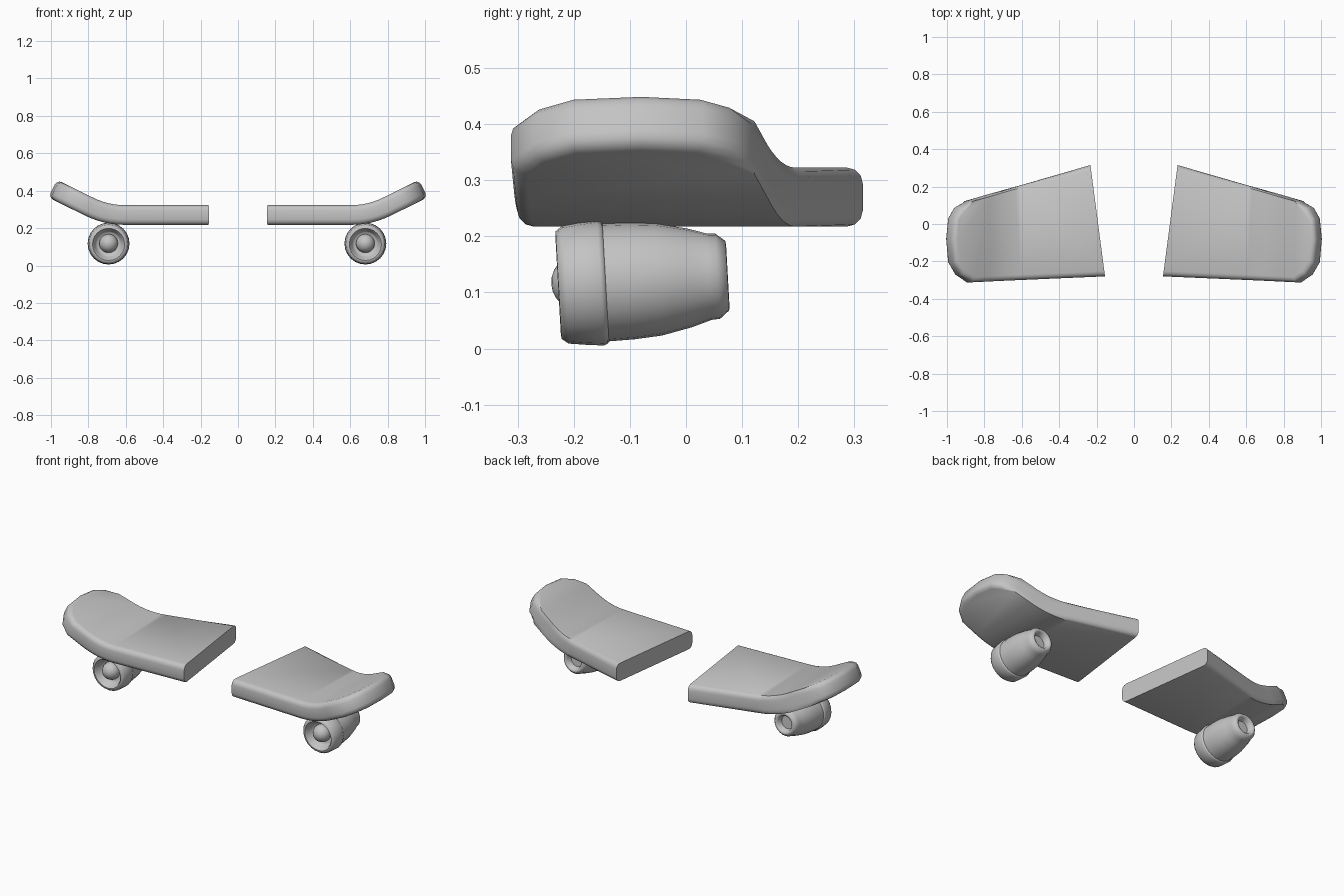
import bpy
import bmesh
from math import sin, cos, pi, radians
from mathutils import Matrix, Vector

cube = bpy.data.objects.get("Cube")
if cube:
    bpy.data.objects.remove(cube, do_unlink=True)

grey = bpy.data.materials.new("plain grey")
grey.use_nodes = True
grey.diffuse_color = (0.55, 0.55, 0.55, 1)
grey.node_tree.nodes["Principled BSDF"].inputs["Base Color"].default_value = grey.diffuse_color


def finish(bm, name, angle):
    bmesh.ops.recalc_face_normals(bm, faces=bm.faces)
    mesh = bpy.data.meshes.new(name)
    bm.to_mesh(mesh)
    bm.free()
    mesh.materials.append(grey)
    obj = bpy.data.objects.new(name, mesh)
    bpy.context.collection.objects.link(obj)
    bpy.ops.object.select_all(action="DESELECT")
    obj.select_set(True)
    bpy.context.view_layer.objects.active = obj
    bpy.ops.object.shade_smooth_by_angle(angle=radians(angle))
    return obj


# Deck: plan outline from the broken edge round the tip
MID, THICK = 0.27, 0.105
BEND_START, BEND_RADIUS, BEND_ANGLE = 0.605, 0.43, 0.46
OUTLINE = [(0.155, -0.28), (0.9, -0.312), (0.965, -0.272), (1.008, -0.205), (1.02, -0.08),
           (1.008, 0.03), (0.972, 0.088), (0.9, 0.122), (0.233, 0.315)]


def bend(co):
    """Curl the tip upward along a circular arc."""
    run = co.x - BEND_START
    if run <= 0:
        return
    h = co.z - MID
    a = min(run / BEND_RADIUS, BEND_ANGLE)
    extra = run - a * BEND_RADIUS
    co.x = BEND_START + (BEND_RADIUS - h) * sin(a) + extra * cos(a)
    co.z = MID + BEND_RADIUS - (BEND_RADIUS - h) * cos(a) + extra * sin(a)


def deck_half(name, side):
    bm = bmesh.new()
    low = [bm.verts.new((x, y, MID - THICK / 2)) for x, y in OUTLINE]
    high = [bm.verts.new((x, y, MID + THICK / 2)) for x, y in OUTLINE]
    bm.faces.new(low[::-1])
    bm.faces.new(high)
    n = len(OUTLINE)
    for i in range(n):
        j = (i + 1) % n
        bm.faces.new((low[i], low[j], high[j], high[i]))
    # Round the rim, leaving the broken edge sharp
    rim = [bm.edges.get((row[i], row[i + 1])) for row in (low, high) for i in range(n - 1)]
    bmesh.ops.bevel(bm, geom=rim, offset=0.028, segments=3, profile=0.5,
                    affect="EDGES", clamp_overlap=True)
    # Cut across the bend, then curl
    cuts = 6
    for i in range(cuts + 1):
        x = BEND_START + BEND_RADIUS * BEND_ANGLE * i / cuts
        bmesh.ops.bisect_plane(bm, geom=bm.verts[:] + bm.edges[:] + bm.faces[:],
                               plane_co=(x, 0, 0), plane_no=(1, 0, 0))
    for v in bm.verts:
        bend(v.co)
        v.co.x *= side
    return finish(bm, name, 40)


# Wheel: distance from the front face, radius
WHEEL = [(0.045, 0), (0.045, 0.06), (0.035, 0.07), (0.008, 0.079), (0, 0.086), (0.001, 0.096),
         (0.013, 0.105), (0.045, 0.109), (0.076, 0.112), (0.083, 0.109), (0.085, 0.105),
         (0.13, 0.104), (0.18, 0.1), (0.235, 0.088), (0.27, 0.077), (0.285, 0.076),
         (0.302, 0.062), (0.303, 0.054), (0.297, 0.045), (0.27, 0.038), (0.27, 0)]


def wheel(name, x):
    place = Matrix.Translation((x, -0.228, 0.113)) @ Matrix.Rotation(radians(3.2), 4, "X")
    bm = bmesh.new()
    verts = [bm.verts.new((0, t, r)) for t, r in WHEEL]
    edges = [bm.edges.new(pair) for pair in zip(verts, verts[1:])]
    bmesh.ops.spin(bm, geom=verts + edges, cent=(0, 0, 0), axis=(0, 1, 0),
                   angle=2 * pi, steps=24)
    bmesh.ops.remove_doubles(bm, verts=bm.verts, dist=0.0005)
    bm.transform(place)
    finish(bm, name, 50)

    # Round axle cap in the dish
    bm = bmesh.new()
    bmesh.ops.create_uvsphere(bm, u_segments=20, v_segments=12, radius=0.05)
    bm.transform(place @ Matrix.Translation(Vector((0, 0.038, 0.003)))
                 @ Matrix.Rotation(pi / 2, 4, "X"))
    finish(bm, name + "_axle_cap", 60)


for label, side, wheel_x in (("left", 1, 0.681), ("right", -1, -0.692)):
    deck_half(label + "_deck_half", side)
    wheel(label + "_wheel", wheel_x)
